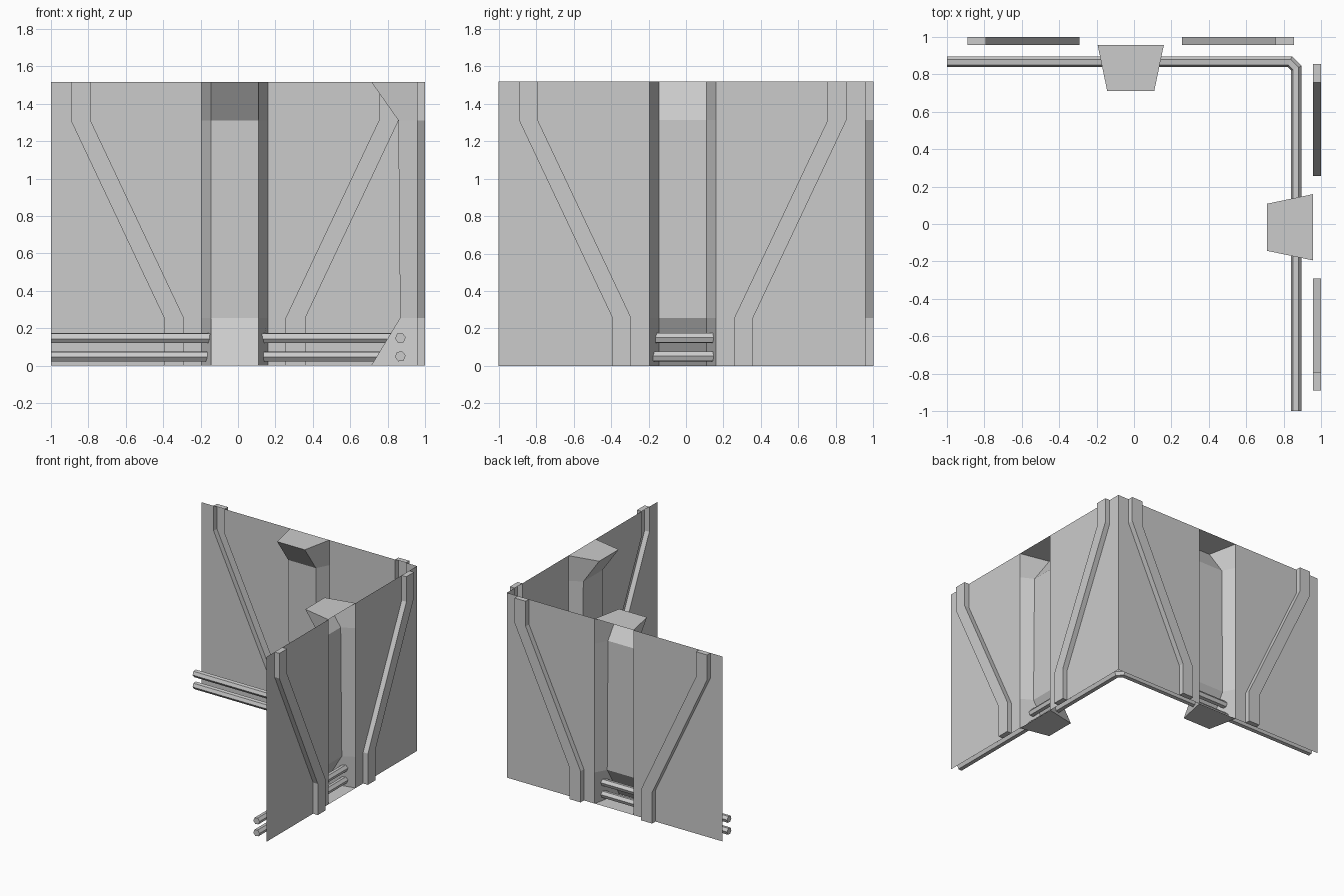
import bpy
from math import cos, sin, radians, tan

cube = bpy.data.objects.get("Cube")
if cube:
    bpy.data.objects.remove(cube, do_unlink=True)

GREY = (0.6, 0.6, 0.6, 1)
metal = bpy.data.materials.new("plain_grey")
metal.use_nodes = True
metal.diffuse_color = GREY
bsdf = next(n for n in metal.node_tree.nodes if n.type == 'BSDF_PRINCIPLED')
bsdf.inputs["Base Color"].default_value = GREY
bsdf.inputs["Roughness"].default_value = 0.7

WALL = 0.957      # distance of the wall sheets from the centre
RIB = 1.0         # outer face of the raised ribs
MID = -0.0175     # centre line of each wall


def loft(name, rings, closed=False, caps=()):
    """Skin equal-length rings; caps are index lists filled on both end rings."""
    n = len(rings[0])
    verts = [p for ring in rings for p in ring]
    faces = []
    for r in range(len(rings) - 1):
        for i in range(n if closed else n - 1):
            j = (i + 1) % n
            faces.append((r * n + i, r * n + j, (r + 1) * n + j, (r + 1) * n + i))
    last = (len(rings) - 1) * n
    for cap in caps:
        faces.append(tuple(reversed(cap)))
        faces.append(tuple(last + i for i in cap))
    mesh = bpy.data.meshes.new(name)
    mesh.from_pydata(verts, [], faces)
    mesh.materials.append(metal)
    mesh.update()
    obj = bpy.data.objects.new(name, mesh)
    bpy.context.collection.objects.link(obj)
    return obj


def wall_section(rib_outer, niche):
    """Plan section of one wall: hollow ribs outward, trapezoid niche inward."""
    half = [(rib_outer, WALL), (rib_outer, RIB), (rib_outer - 0.1, RIB),
            (rib_outer - 0.1, WALL), (0.177, WALL), (0.126, niche)]
    left = [(MID - u, d) for u, d in half]
    right = [(MID + u, d) for u, d in reversed(half)]
    return [(-1, WALL)] + left + right + [(WALL, WALL)]


# Height, rib position and niche depth at each level
levels = [(0, 0.375, 0.712), (0.256, 0.375, 0.867),
          (1.312, 0.874, 0.857), (1.518, 0.874, 0.712)]
sections = [(z, wall_section(rib, niche)) for z, rib, niche in levels]
wall_caps = [(1, 2, 3, 4), (5, 6, 7, 8), (9, 10, 11, 12)]

# Two matching walls meeting at the corner
loft("back_wall", [[(u, d, z) for u, d in s] for z, s in sections], caps=wall_caps)
side = loft("left_wall", [[(d, u, z) for u, d in s] for z, s in sections], caps=wall_caps)
side.data.flip_normals()

# Six-sided pipes following both walls with a chamfered corner
P, BEND, R = 0.868, 0.833, 0.029
m = tan(radians(22.5))
path = [((-1, P), (0, 1)), ((BEND, P), (m, 1)), ((P, BEND), (1, m)), ((P, -1), (1, 0))]
for name, height in (("lower_pipe", 0.05), ("upper_pipe", 0.148)):
    rings = []
    for (x, y), (nx, ny) in path:
        ring = []
        for k in range(6):
            t = radians(60 * k - 8)
            out = -R * cos(t)
            ring.append((x + nx * out, y + ny * out, height + R * sin(t)))
        rings.append(ring)
    loft(name, rings, closed=True, caps=[tuple(range(6))])
